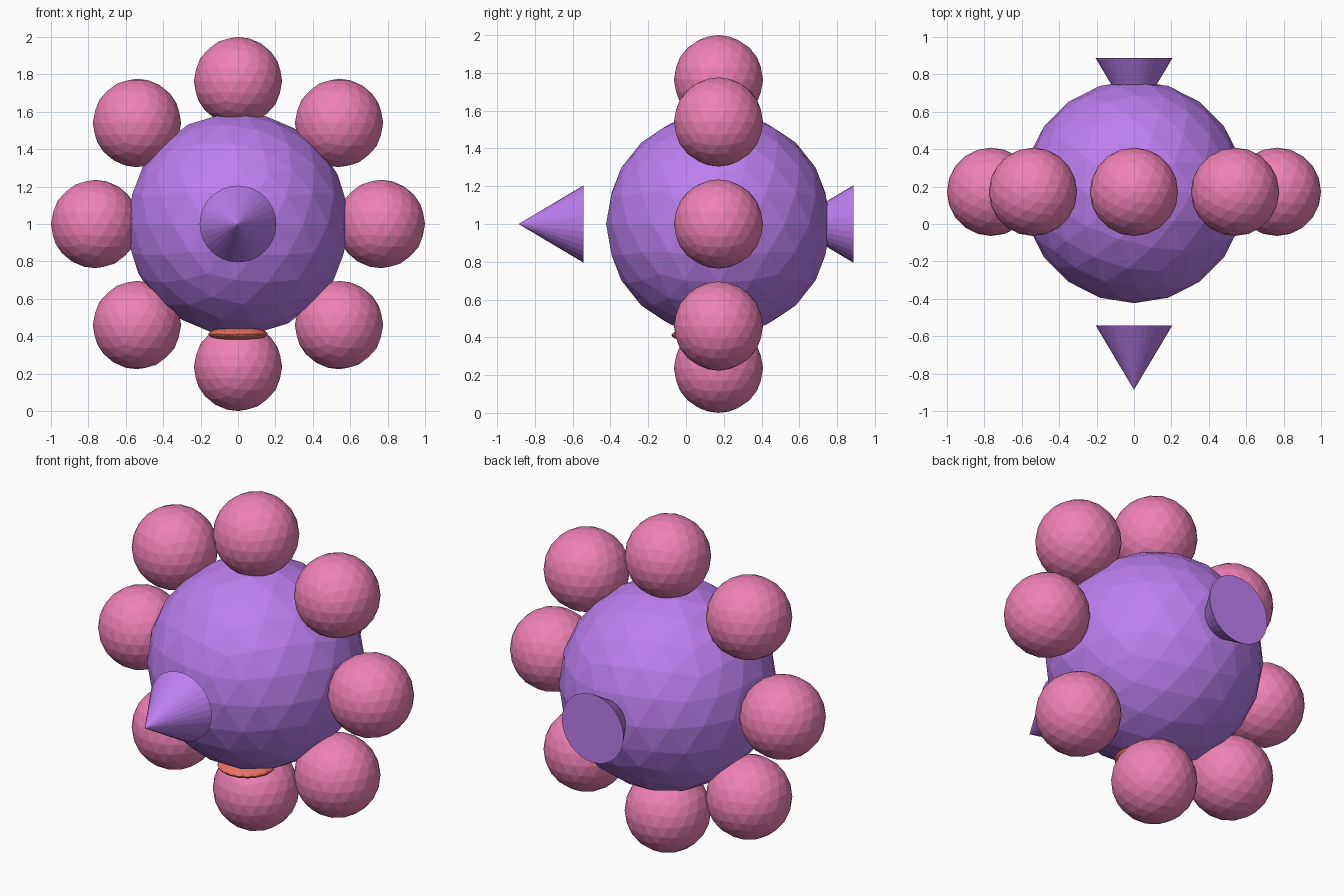
import bpy
import math

if "Cube" in bpy.data.objects:
    bpy.data.objects.remove(bpy.data.objects["Cube"])

BODY_Y, MID_Z = 0.172, 1.0      # centre of the head
RING_R, PETAL_R = 0.764, 0.236  # ring of balls around it


def make_mat(name, rgb):
    mat = bpy.data.materials.new(name)
    mat.diffuse_color = (*rgb, 1)
    mat.use_nodes = True
    mat.node_tree.nodes["Principled BSDF"].inputs["Base Color"].default_value = mat.diffuse_color
    return mat


purple = make_mat("purple", (0.51, 0.21, 0.87))
pink = make_mat("pink", (0.87, 0.22, 0.46))
coral = make_mat("coral", (0.83, 0.17, 0.13))


def finish(name, mat):
    obj = bpy.context.object
    obj.name = name
    obj.data.materials.append(mat)
    return obj


def ball(name, radius, loc, mat, scale=(1, 1, 1)):
    bpy.ops.mesh.primitive_ico_sphere_add(subdivisions=3, radius=radius, location=loc)
    obj = finish(name, mat)
    obj.scale = scale
    return obj


def cone(name, y):
    # Apex points to the front
    bpy.ops.mesh.primitive_cone_add(vertices=32, radius1=0.205, depth=0.345,
                                    location=(0, y, MID_Z),
                                    rotation=(math.pi / 2, 0, 0))
    return finish(name, purple)


# Central faceted head
ball("head", 0.595, (0, BODY_Y, MID_Z), purple)

# Eight balls in an upright ring
for i in range(8):
    a = i * math.pi / 4
    ball(f"ring_ball_{i + 1}", PETAL_R,
         (RING_R * math.cos(a), BODY_Y, MID_Z + RING_R * math.sin(a)), pink)

# Front and back spikes
cone("front_spike", -0.714)
cone("back_spike", 0.714)

# Flattened disc under the head
ball("under_disc", 0.16, (0, 0.082, 0.412), coral, (1, 1, 0.235))
